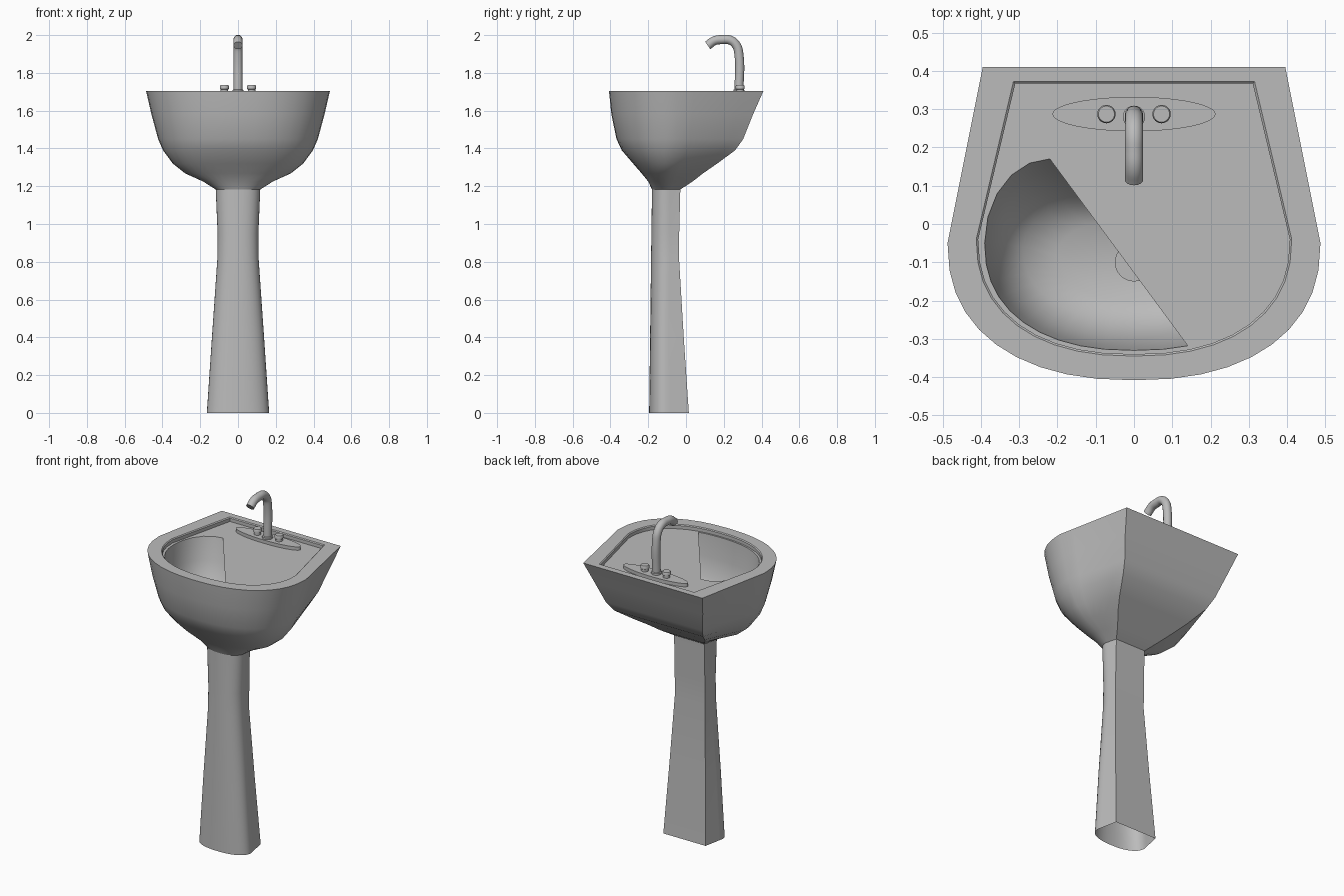
import bpy, bmesh, math

cube = bpy.data.objects.get("Cube")
if cube:
    bpy.data.objects.remove(cube, do_unlink=True)

grey = bpy.data.materials.new("ceramic_grey")
grey.use_nodes = True
grey.diffuse_color = (0.5, 0.5, 0.5, 1)
grey.node_tree.nodes["Principled BSDF"].inputs["Base Color"].default_value = (0.5, 0.5, 0.5, 1)

DECK = 1.68
SIDE, FRONT = 5, 10


def section(z, back_w, w, back_y, mid_y, front_y, bulge=0):
    """D-shaped outline: straight back, tapering sides, rounded front."""
    half = []
    for i in range(SIDE):
        t = i / SIDE
        a = t * math.pi / 2
        u = t + (math.sin(a) - t) * bulge
        v = 1 - t + (math.cos(a) - 1 + t) * bulge
        half.append((back_w + (w - back_w) * u, mid_y + (back_y - mid_y) * v, z))
    for i in range(FRONT + 1):
        a = i / FRONT * math.pi / 2
        x = w * max(math.cos(a), 0) ** 0.87 if i < FRONT else 0
        half.append((x, mid_y + (front_y - mid_y) * math.sin(a) ** 0.87, z))
    return half + [(-x, y, z) for x, y, z in reversed(half[:-1])]


def finish(bm, name, angle=35):
    me = bpy.data.meshes.new(name)
    bm.to_mesh(me)
    bm.free()
    ob = bpy.data.objects.new(name, me)
    bpy.context.collection.objects.link(ob)
    me.materials.append(grey)
    bpy.ops.object.select_all(action='DESELECT')
    ob.select_set(True)
    bpy.context.view_layer.objects.active = ob
    bpy.ops.object.shade_smooth_by_angle(angle=math.radians(angle))
    return ob


def loft(name, rings, cap=False):
    bm = bmesh.new()
    rows = [[bm.verts.new(p) for p in ring] for ring in rings]
    n = len(rows[0])
    for a, b in zip(rows, rows[1:]):
        for i in range(n):
            j = (i + 1) % n
            bm.faces.new((a[j], a[i], b[i], b[j]))
    if cap:
        bm.faces.new(list(reversed(rows[-1])))
    return finish(bm, name)


def lathe(name, x, y, profile, sx=1, sy=1, sides=32):
    rings = []
    for r, z in profile:
        rings.append([(x + r * sx * math.cos(-k * math.tau / sides),
                       y + r * sy * math.sin(-k * math.tau / sides), z) for k in range(sides)])
    return loft(name, rings, cap=True)


# Pedestal, open underneath
loft("pedestal", [section(*s) for s in (
    (0, 0.14, 0.165, 0.015, -0.11, -0.195),
    (0.4, 0.12, 0.138, -0.012, -0.11, -0.19),
    (0.82, 0.1, 0.109, -0.037, -0.1, -0.185),
    (0.95, 0.1, 0.108, -0.036, -0.1, -0.183),
    (1.185, 0.1, 0.118, -0.03, -0.1, -0.18))])

# Bowl shell: outside, rim, recess, deck, then the hollow down to its floor
hole = section(DECK, 0.22, 0.39, 0.17, -0.05, -0.33, 1)
shell = [section(*s) for s in (
    (1.183, 0.1, 0.118, -0.03, -0.1, -0.18),
    (1.225, 0.145, 0.185, 0.035, -0.09, -0.2),
    (1.268, 0.19, 0.28, 0.09, -0.08, -0.235),
    (1.32, 0.24, 0.345, 0.165, -0.07, -0.28),
    (1.39, 0.295, 0.397, 0.26, -0.06, -0.34),
    (1.45, 0.32, 0.423, 0.303, -0.05, -0.368),
    (1.58, 0.36, 0.458, 0.355, -0.05, -0.395),
    (1.705, 0.395, 0.487, 0.41, -0.05, -0.408),
    (1.705, 0.315, 0.412, 0.372, -0.04, -0.345),
    (1.7, 0.31, 0.407, 0.367, -0.04, -0.34),
    (DECK, 0.31, 0.407, 0.367, -0.04, -0.34))]
shell.append(hole)
shell += [section(*s, 1) for s in (
    (1.55, 0.2, 0.375, 0.14, -0.05, -0.32),
    (1.44, 0.17, 0.345, 0.1, -0.05, -0.295),
    (1.37, 0.13, 0.29, 0.05, -0.06, -0.25),
    (1.34, 0.08, 0.2, 0, -0.08, -0.2))]
loft("bowl", shell, cap=True)

# Flat cover over the right-hand part of the hollow, cut off diagonally
bm = bmesh.new()
edge = [p for p in hole if p[0] > 0.1] + [hole[-1]]
bm.faces.new([bm.verts.new(p) for p in reversed(edge)])
bmesh.ops.recalc_face_normals(bm, faces=bm.faces)
if bm.faces[:][0].normal.z < 0:
    bmesh.ops.reverse_faces(bm, faces=bm.faces[:])
finish(bm, "deck_cover")

# Drain, tap plate and tap fittings
lathe("drain", 0, -0.1, [(0.05, 1.335), (0.05, 1.345)])
lathe("tap_plate", 0, 0.287, [(1, DECK), (1, 1.7)], 0.213, 0.045, 48)
for side, x in (("left", 0.072), ("right", -0.072)):
    lathe(side + "_knob", x, 0.287,
          [(0.02, 1.695), (0.02, 1.713), (0.024, 1.716), (0.024, 1.73), (0.021, 1.735)])
lathe("spout_collar", 0, 0.28, [(0.029, 1.695), (0.029, 1.71), (0.024, 1.713)])

# Spout swept along a bent path
cu = bpy.data.curves.new("spout", 'CURVE')
cu.dimensions = '3D'
cu.bevel_depth = 0.024
cu.bevel_resolution = 6
cu.use_fill_caps = True
path = [(0.28, 1.7), (0.28, 1.9), (0.267, 1.945), (0.235, 1.973),
        (0.19, 1.976), (0.15, 1.97), (0.115, 1.945)]
sp = cu.splines.new('BEZIER')
sp.bezier_points.add(len(path) - 1)
for bp, (y, z) in zip(sp.bezier_points, path):
    bp.co = (0, y, z)
    bp.handle_left_type = bp.handle_right_type = 'AUTO'
sp.use_smooth = True
sp.resolution_u = 5
cu.materials.append(grey)
bpy.context.collection.objects.link(bpy.data.objects.new("spout", cu))
